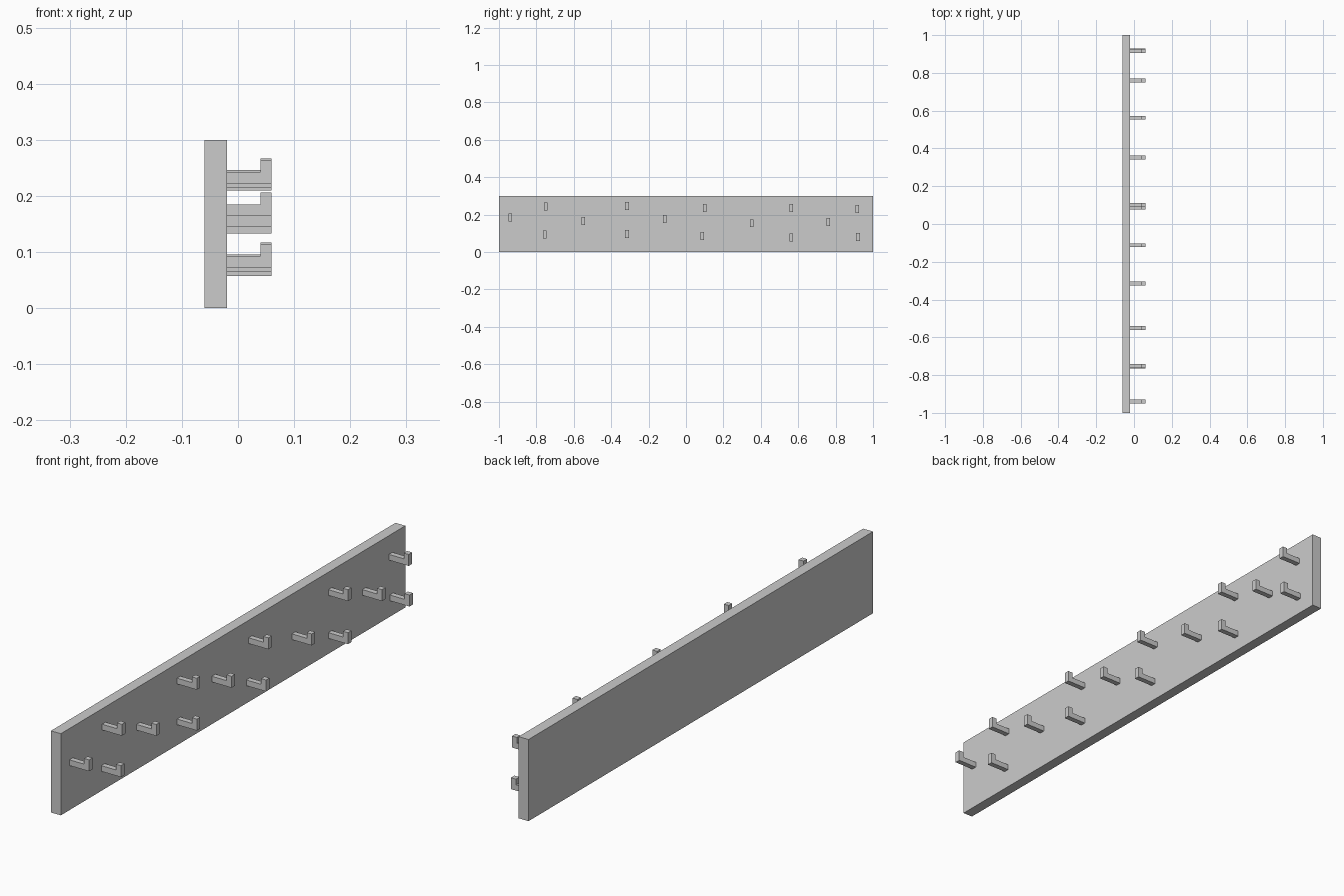
import bpy
import bmesh

cube = bpy.data.objects.get("Cube")
if cube:
    bpy.data.objects.remove(cube, do_unlink=True)

# One plain grey for everything
grey = bpy.data.materials.new("light_grey")
grey.use_nodes = True
colour = (0.6, 0.6, 0.6, 1)
grey.diffuse_color = colour
grey.node_tree.nodes["Principled BSDF"].inputs["Base Color"].default_value = colour


def extrude_profile(name, profile, width):
    """Extrude an (x, z) outline along y, centred on y = 0."""
    bm = bmesh.new()
    face = bm.faces.new([bm.verts.new((x, -width / 2, z)) for x, z in profile])
    result = bmesh.ops.extrude_face_region(bm, geom=[face])
    verts = [v for v in result["geom"] if isinstance(v, bmesh.types.BMVert)]
    bmesh.ops.translate(bm, verts=verts, vec=(0, width, 0))
    bmesh.ops.recalc_face_normals(bm, faces=bm.faces)
    mesh = bpy.data.meshes.new(name)
    bm.to_mesh(mesh)
    bm.free()
    mesh.materials.append(grey)
    return mesh


def place(name, mesh, location=(0, 0, 0)):
    obj = bpy.data.objects.new(name, mesh)
    obj.location = location
    bpy.context.collection.objects.link(obj)
    return obj


# Backing board
BACK, FRONT, TIP = -0.06, -0.02, 0.06
board = extrude_profile("board", [(BACK, 0), (FRONT, 0), (FRONT, 0.3), (BACK, 0.3)], 2)
place("board", board)

# L-shaped hook: straight arm with an upturned tip
HEIGHT, ARM, LIP = 0.042, 0.021, 0.04
hook = extrude_profile("hook", [(FRONT, 0), (TIP, 0), (TIP, HEIGHT), (LIP, HEIGHT),
                                (LIP, ARM), (FRONT, ARM)], 0.02)

# Three staggered rows, each hook given as (y, bottom z)
rows = {
    "upper": [(-0.75, 0.222), (-0.315, 0.225), (0.1, 0.215), (0.563, 0.215), (0.915, 0.21)],
    "middle": [(-0.94, 0.164), (-0.55, 0.145), (-0.113, 0.155), (0.352, 0.133), (0.76, 0.14)],
    "lower": [(-0.755, 0.072), (-0.315, 0.075), (0.087, 0.065), (0.563, 0.057), (0.92, 0.059)],
}
for row, spots in rows.items():
    for i, (y, z) in enumerate(spots, 1):
        place(f"{row}_hook_{i}", hook, (0, y, z))
